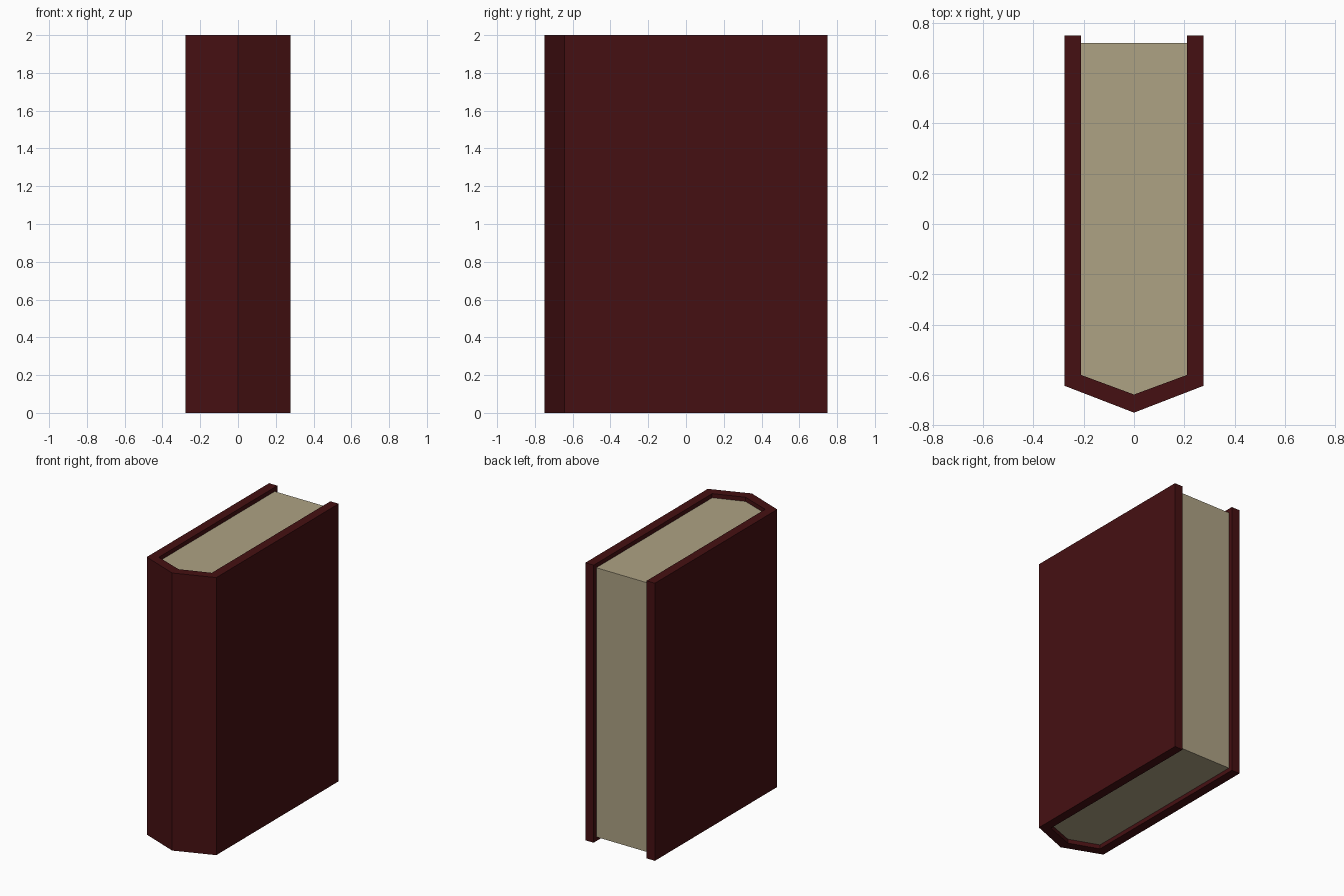
import bpy, bmesh

if "Cube" in bpy.data.objects:
    bpy.data.objects.remove(bpy.data.objects["Cube"])


def colour(name, rgb):
    mat = bpy.data.materials.new(name)
    mat.diffuse_color = (*rgb, 1)
    mat.use_nodes = True
    mat.node_tree.nodes["Principled BSDF"].inputs["Base Color"].default_value = mat.diffuse_color
    return mat


def prism(name, outline, z0, z1, mat):
    """Extrude a flat outline upward from z0 to z1."""
    bm = bmesh.new()
    base = bm.faces.new([bm.verts.new((x, y, z0)) for x, y in outline])
    top = bmesh.ops.extrude_face_region(bm, geom=[base], use_keep_orig=True)
    verts = [v for v in top["geom"] if isinstance(v, bmesh.types.BMVert)]
    bmesh.ops.translate(bm, verts=verts, vec=(0, 0, z1 - z0))
    bmesh.ops.recalc_face_normals(bm, faces=bm.faces)
    mesh = bpy.data.meshes.new(name)
    bm.to_mesh(mesh)
    bm.free()
    mesh.materials.append(mat)
    obj = bpy.data.objects.new(name, mesh)
    bpy.context.collection.objects.link(obj)
    return obj


def pointed_u(half_width, back, shoulder, tip):
    """Open outline from back left, round the pointed spine, to back right."""
    return [(-half_width, back), (-half_width, shoulder), (0, tip),
            (half_width, shoulder), (half_width, back)]


# Cover: two boards joined by a pointed spine
outer = pointed_u(0.277, 0.75, -0.643, -0.75)
inner = pointed_u(0.211, 0.75, -0.60, -0.678)
prism("cover", outer + inner[::-1], 0, 2, colour("dark_red", (0.06, 0.005, 0.006)))

# Page block: fills the cover, set in slightly on the open edges
prism("pages", pointed_u(0.211, 0.72, -0.60, -0.678), 0.03, 1.97,
      colour("paper", (0.42, 0.36, 0.23)))
